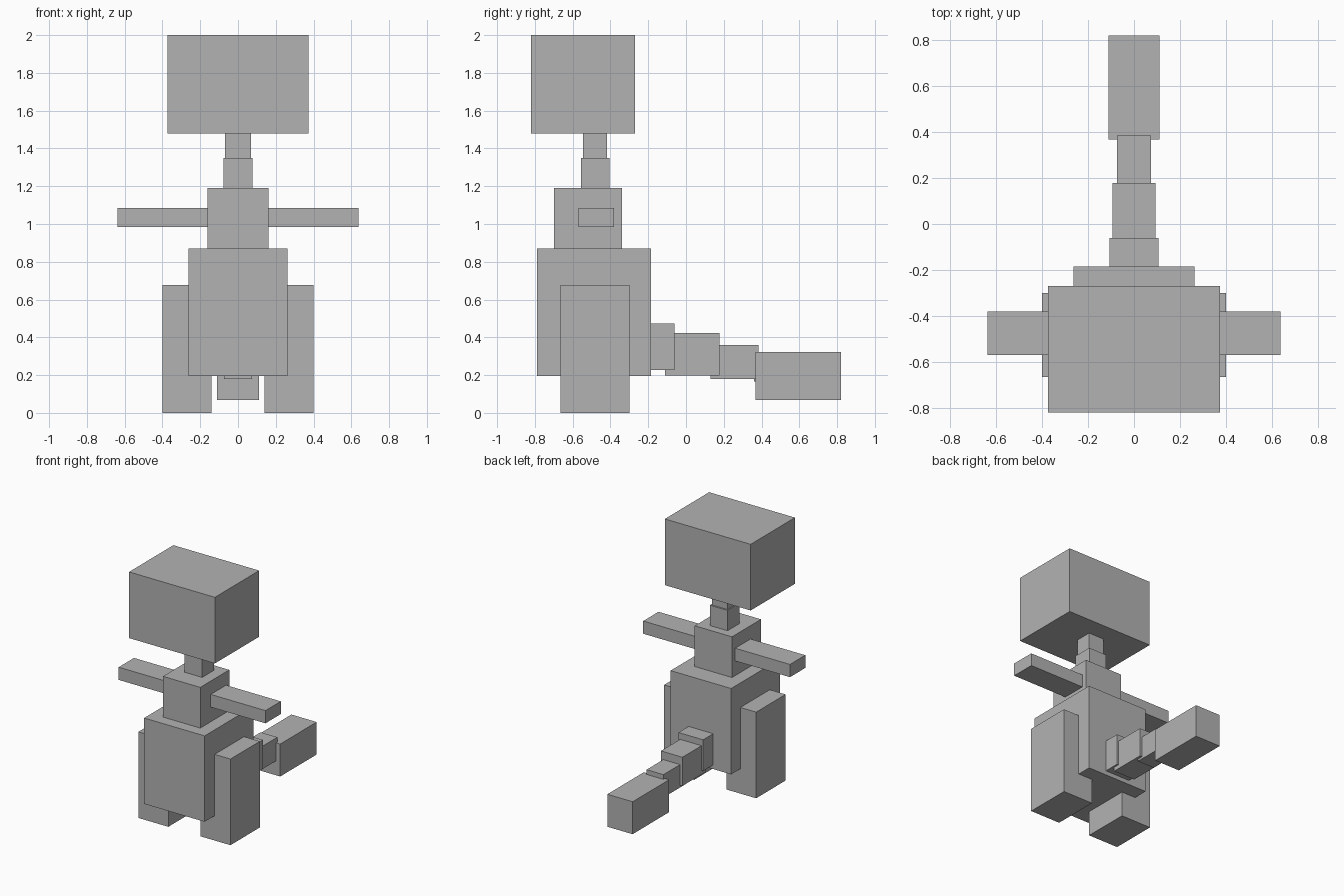
import bpy
import bmesh
from mathutils import Matrix, Vector

default_cube = bpy.data.objects.get("Cube")
if default_cube:
    bpy.data.objects.remove(default_cube, do_unlink=True)

# Single flat grey
grey = bpy.data.materials.new("plain grey")
grey.use_nodes = True
colour = (0.45, 0.45, 0.45, 1)
grey.diffuse_color = colour
grey.node_tree.nodes["Principled BSDF"].inputs["Base Color"].default_value = colour


def box(name, x, y, z):
    """Flat-sided box spanning the given (low, high) ranges."""
    lo, hi = (Vector(corner) for corner in zip(x, y, z))
    bm = bmesh.new()
    bmesh.ops.create_cube(bm, size=1, matrix=Matrix.Translation((lo + hi) / 2)
                          @ Matrix.Diagonal((hi - lo).to_4d()))
    mesh = bpy.data.meshes.new(name)
    bm.to_mesh(mesh)
    bm.free()
    mesh.materials.append(grey)
    obj = bpy.data.objects.new(name, mesh)
    bpy.context.collection.objects.link(obj)


def centred(name, half_width, y, z):
    box(name, (-half_width, half_width), y, z)


def pair(name, x, y, z):
    box("left_" + name, x, y, z)
    box("right_" + name, (-x[1], -x[0]), y, z)


# Head, neck and trunk
centred("head", 0.373, (-0.82, -0.27), (1.48, 2.0))
centred("upper_neck", 0.068, (-0.545, -0.417), (1.35, 1.48))
centred("lower_neck", 0.077, (-0.555, -0.405), (1.19, 1.35))
centred("chest", 0.162, (-0.70, -0.34), (0.87, 1.19))
centred("body", 0.263, (-0.79, -0.185), (0.195, 0.87))

# Limbs
pair("arm", (0.162, 0.638), (-0.57, -0.38), (0.985, 1.085))
pair("leg", (0.14, 0.40), (-0.665, -0.30), (0, 0.677))

# Tail, from the body to the heavy tip
centred("tail_base", 0.107, (-0.185, -0.06), (0.228, 0.473))
centred("tail_middle", 0.093, (-0.11, 0.178), (0.197, 0.423))
centred("tail_narrow", 0.073, (0.13, 0.385), (0.18, 0.36))
centred("tail_joint", 0.045, (0.36, 0.45), (0.165, 0.30))
centred("tail_tip", 0.11, (0.367, 0.82), (0.068, 0.323))
